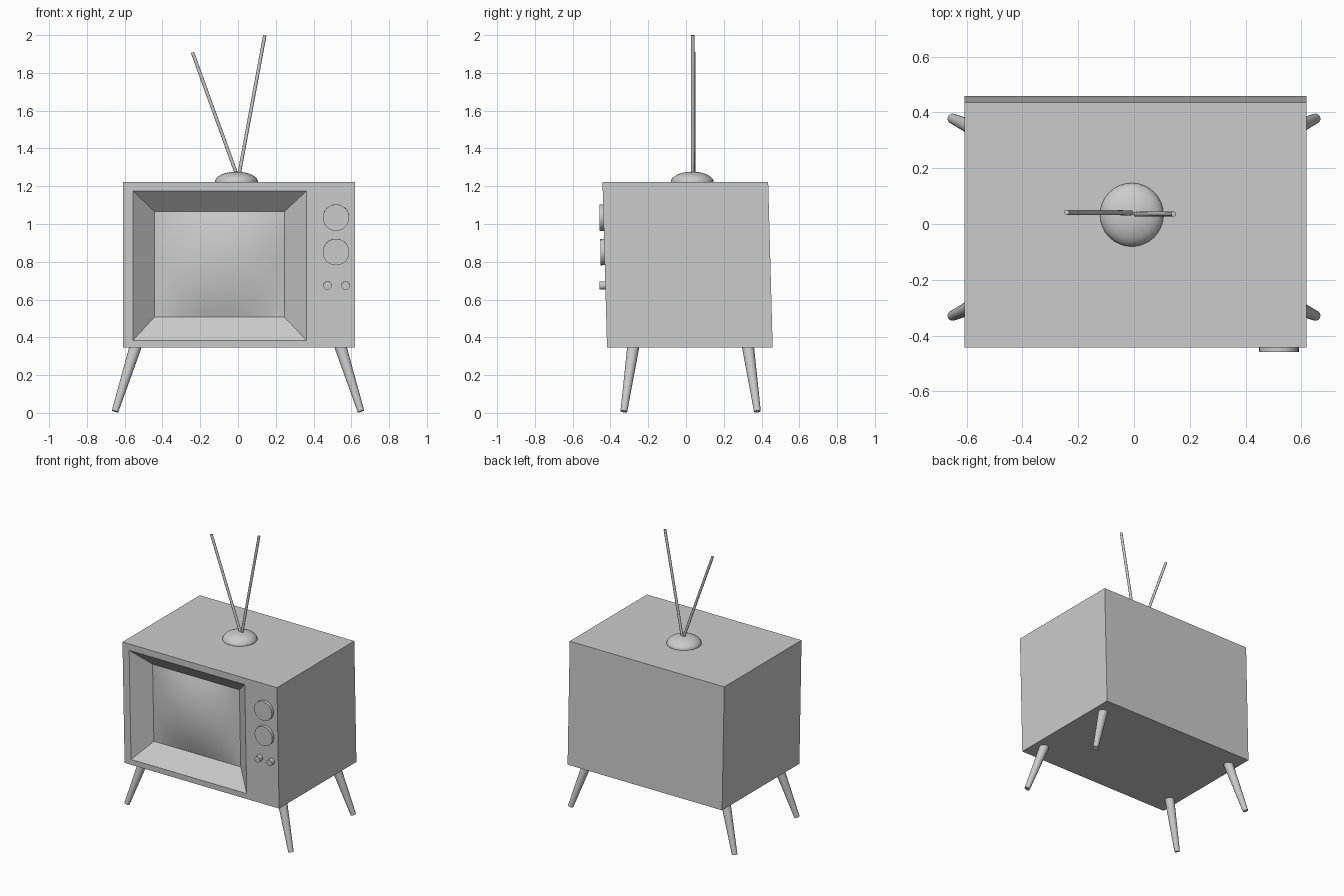
import bpy, bmesh, math
from mathutils import Vector

if "Cube" in bpy.data.objects:
    bpy.data.objects.remove(bpy.data.objects["Cube"])

LEAN = -0.024 / 0.877          # whole cabinet leans slightly forward


def lean_y(y, z):
    return y + LEAN * (z - 0.345)


def finish(name, bm, angle=None):
    bmesh.ops.recalc_face_normals(bm, faces=bm.faces)
    mesh = bpy.data.meshes.new(name)
    bm.to_mesh(mesh)
    bm.free()
    ob = bpy.data.objects.new(name, mesh)
    bpy.context.collection.objects.link(ob)
    if angle:
        bpy.ops.object.select_all(action='DESELECT')
        bpy.context.view_layer.objects.active = ob
        ob.select_set(True)
        bpy.ops.object.shade_smooth_by_angle(angle=math.radians(angle))
    return ob


def rod(name, a, b, r1, r2, sides=24):
    """Tapered cylinder from point a to point b."""
    a, b = Vector(a), Vector(b)
    bm = bmesh.new()
    bmesh.ops.create_cone(bm, cap_ends=True, segments=sides, radius1=r1,
                          radius2=r2, depth=(b - a).length)
    q = (b - a).to_track_quat('Z', 'Y')
    for v in bm.verts:
        v.co = q @ v.co + (a + b) / 2
    return finish(name, bm, 40)


# cabinet: leaning box with a funnel-shaped recess in the front
X0, X1, Z0, Z1 = -0.608, 0.619, 0.345, 1.222
SX0, SX1, SZ0, SZ1 = -0.442, 0.246, 0.508, 1.066
FRONT, BACK, SCREEN = -0.418, 0.459, -0.316
bm = bmesh.new()


def ring(x0, x1, z0, z1, y):
    return [bm.verts.new((x, lean_y(y, z), z))
            for x, z in ((x0, z0), (x1, z0), (x1, z1), (x0, z1))]


rings = [ring(X0, X1, Z0, Z1, BACK), ring(X0, X1, Z0, Z1, FRONT),
         ring(-0.556, 0.362, 0.384, 1.175, FRONT),
         ring(SX0, SX1, SZ0, SZ1, SCREEN)]
for a, b in zip(rings, rings[1:]):
    for i in range(4):
        j = (i + 1) % 4
        bm.faces.new((a[i], a[j], b[j], b[i]))
bm.faces.new(rings[0])
bm.faces.new(rings[-1])
finish("cabinet", bm)

# bulging picture tube glass
bm = bmesh.new()
bmesh.ops.create_grid(bm, x_segments=20, y_segments=16, size=1)
for v in bm.verts:
    u, w = v.co.x, v.co.y
    z = (SZ0 + SZ1) / 2 + w * (SZ1 - SZ0) / 2
    bulge = 0.05 * (1 - u * u) * (1 - w * w)
    v.co = ((SX0 + SX1) / 2 + u * (SX1 - SX0) / 2,
            lean_y(SCREEN - 0.002 - bulge, z), z)
bmesh.ops.reverse_faces(bm, faces=bm.faces)
mesh_screen = finish("screen", bm, 60)
if mesh_screen.data.polygons[0].normal.y > 0:
    mesh_screen.data.flip_normals()

# control knobs
for name, x, z, r, out in (("upper_dial", 0.519, 1.034, 0.07, 0.021),
                           ("lower_dial", 0.519, 0.852, 0.07, 0.021),
                           ("left_button", 0.474, 0.675, 0.022, 0.031),
                           ("right_button", 0.569, 0.675, 0.022, 0.031)):
    y = lean_y(FRONT, z)
    rod(name, (x, y + 0.01, z), (x, y - out, z - LEAN * -out), r, r, 32)

# splayed tapered legs
for side, s in (("left", -1), ("right", 1)):
    for end, yt, yb in (("front", -0.279, -0.329), ("back", 0.328, 0.378)):
        rod(f"{end}_{side}_leg", (s * 0.651, yb, 0.008),
            (s * 0.542, yt, 0.352), 0.018, 0.032)

# antenna base dome, flat on the cabinet top
bm = bmesh.new()
bmesh.ops.create_uvsphere(bm, u_segments=32, v_segments=16, radius=1)
cut = bmesh.ops.bisect_plane(bm, geom=bm.verts[:] + bm.edges[:] + bm.faces[:],
                             plane_co=(0, 0, -0.01), plane_no=(0, 0, -1),
                             clear_outer=True)
bmesh.ops.holes_fill(bm, edges=[e for e in bm.edges if e.is_boundary])
for v in bm.verts:
    v.co = (-0.008 + 0.114 * v.co.x, 0.033 + 0.114 * v.co.y, 1.222 + 0.055 * v.co.z)
finish("antenna_base", bm, 40)

# antenna rods
rod("left_antenna", (-0.006, 0.04, 1.26), (-0.241, 0.042, 1.908), 0.009, 0.009, 16)
rod("right_antenna", (0.005, 0.035, 1.26), (0.142, 0.036, 1.999), 0.009, 0.009, 16)
